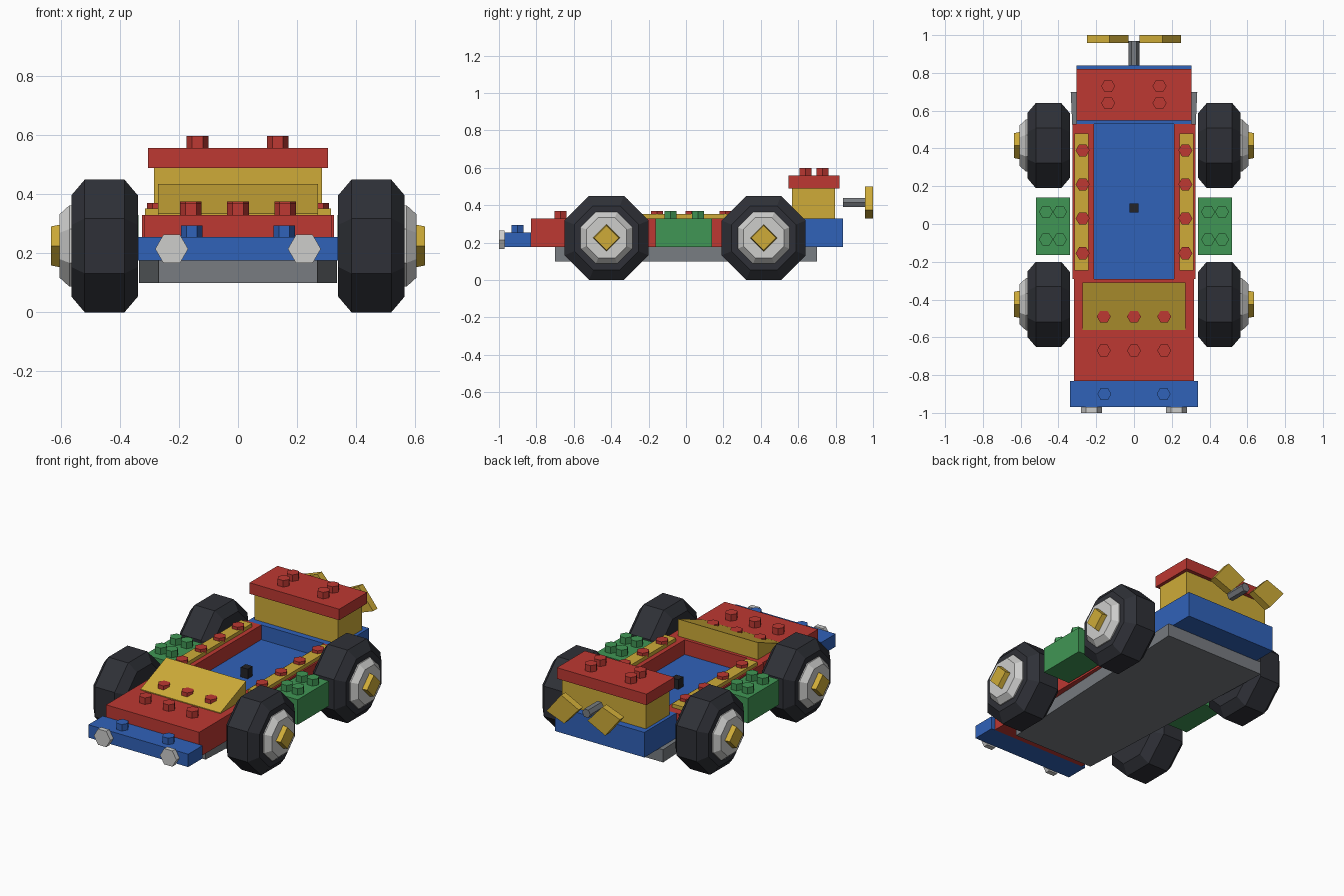
import bpy, bmesh, math
from mathutils import Matrix, Vector

default = bpy.data.objects.get("Cube")
if default:
    bpy.data.objects.remove(default)


def material(name, *rgb):
    m = bpy.data.materials.new(name)
    m.use_nodes = True
    m.diffuse_color = (*rgb, 1)
    m.node_tree.nodes["Principled BSDF"].inputs["Base Color"].default_value = (*rgb, 1)
    return m


RED = material("red", .51, .04, .032)
BLUE = material("blue", .03, .122, .485)
GREEN = material("green", .051, .305, .089)
YELLOW = material("yellow", .62, .41, .04)
RUBBER = material("rubber black", .028, .03, .038)
GREY = material("mid grey", .188, .202, .22)
SILVER = material("light grey", .61, .61, .6)
BLACK = material("black", .017, .017, .02)


def finish(name, bm, mat):
    bmesh.ops.recalc_face_normals(bm, faces=bm.faces)
    me = bpy.data.meshes.new(name)
    bm.to_mesh(me)
    bm.free()
    me.materials.append(mat)
    ob = bpy.data.objects.new(name, me)
    bpy.context.collection.objects.link(ob)
    return ob


def box(name, mat, x, y, z):
    """Box from (min, max) pairs."""
    bm = bmesh.new()
    bmesh.ops.create_cube(bm, size=1)
    for v in bm.verts:
        v.co = [(a + b) / 2 + c * (b - a) for (a, b), c in zip((x, y, z), v.co)]
    return finish(name, bm, mat)


def loft(name, mat, rings):
    """Closed solid through rings with equal point counts."""
    bm = bmesh.new()
    loops = [[bm.verts.new(p) for p in ring] for ring in rings]
    for a, b in zip(loops, loops[1:]):
        for i in range(len(a)):
            j = (i + 1) % len(a)
            bm.faces.new((a[i], a[j], b[j], b[i]))
    bm.faces.new(loops[0])
    bm.faces.new(loops[-1])
    return finish(name, bm, mat)


AXES = {"x": Matrix(((0, 0, 1), (1, 0, 0), (0, 1, 0))),
        "y": Matrix(((1, 0, 0), (0, 0, 1), (0, 1, 0))),
        "z": Matrix.Identity(3)}


def turned(name, mat, centre, axis, sides, profile, phase=0):
    """Faceted solid of (offset, radius) steps along an axis."""
    rings = []
    for d, r in profile:
        angles = [phase + math.tau * i / sides for i in range(sides)]
        rings.append([Vector(centre) + AXES[axis] @ Vector((r * math.cos(a), r * math.sin(a), d))
                      for a in angles])
    return loft(name, mat, rings)


def studs(name, mat, xs, ys, z, top=.04):
    for x in xs:
        for y in ys:
            turned(name, mat, (x, y, z), "z", 6, [(-.01, .037), (top, .037)])


# Tapered chassis plate
loft("chassis", GREY, [[(-.27, -.70, z), (.27, -.70, z), (.335, .70, z), (-.335, .70, z)]
                       for z in (.10, .178)])

# Body, cockpit and bumper
box("hood", RED, (-.317, .317), (-.83, -.29), (.176, .33))
box("cockpit_floor", BLUE, (-.212, .212), (-.29, .53), (.176, .24))
box("rear_deck", BLUE, (-.305, .305), (.53, .84), (.176, .33))
box("control_lever", BLACK, (-.024, .024), (.061, .109), (.235, .30))
box("bumper", BLUE, (-.34, .34), (-.97, -.83), (.176, .255))
studs("bumper_stud", BLUE, (-.157, .157), (-.90,), .255)
studs("hood_stud", RED, (-.16, 0, .16), (-.67,), .33)

# Sloped windscreen
loft("windscreen", YELLOW, [[(x, -.56, .325), (x, -.31, .325), (x, -.31, .435), (x, -.56, .335)]
                            for x in (-.272, .272)])
studs("windscreen_stud", RED, (-.16, 0, .16), (-.49,), .345, .03)

# Parts on both sides
for s, side in ((1, "left"), (-1, "right")):
    def span(a, b):
        return tuple(sorted((s * a, s * b)))

    box(side + "_side_wall", RED, span(.212, .325), (-.29, .53), (.176, .33))
    box(side + "_trim", YELLOW, span(.24, .315), (-.245, .48), (.325, .352))
    studs(side + "_trim_stud", RED, (s * .272,), (-.155, .03, .21, .39), .35, .02)
    box(side + "_side_pod", GREEN, span(.338, .52), (-.163, .14), (.176, .33))
    studs(side + "_pod_stud", GREEN, (s * .392, s * .466), (-.082, .064), .33)
    turned(side + "_headlight", SILVER, (s * .225, -1, .215), "y", 6, [(0, .056), (.03, .056)])

    # Wheels: chamfered tyre, hub and square cap
    flat = 1 / math.cos(math.pi / 8)
    for y, end in ((-.425, "front"), (.415, "rear")):
        where, tilt = (0, y, .225), math.pi / 8
        tyre = [(.34, .172), (.385, .225), (.52, .225), (.565, .172)]
        turned(f"{end}_{side}_tyre", RUBBER, where, "x", 8,
               [(s * d, r * flat) for d, r in tyre], tilt)
        hub = [(.55, .138), (.572, .138), (.605, .108)]
        turned(f"{end}_{side}_hub", SILVER, where, "x", 8,
               [(s * d, r * flat) for d, r in hub], tilt)
        turned(f"{end}_{side}_hub_cap", YELLOW, where, "x", 4,
               [(s * .6, .073), (s * .635, .066)])

    # Propeller blade, turned half way round for the other side
    blade = [(.03, .025), (.13, -.085), (.25, -.04), (.15, .085)]
    loft(side + "_propeller_blade", YELLOW,
         [[(s * x, y, .415 + s * z) for x, z in blade] for y in (.957, 1)])

# Rear wing and propeller shaft
box("wing_support", YELLOW, (-.285, .285), (.567, .797), (.33, .492))
box("wing", RED, (-.305, .305), (.548, .82), (.49, .558))
studs("wing_stud", RED, (-.137, .135), (.64, .73), .558)
turned("propeller_shaft", GREY, (0, 0, .415), "y", 6, [(.84, .028), (.97, .028)])
